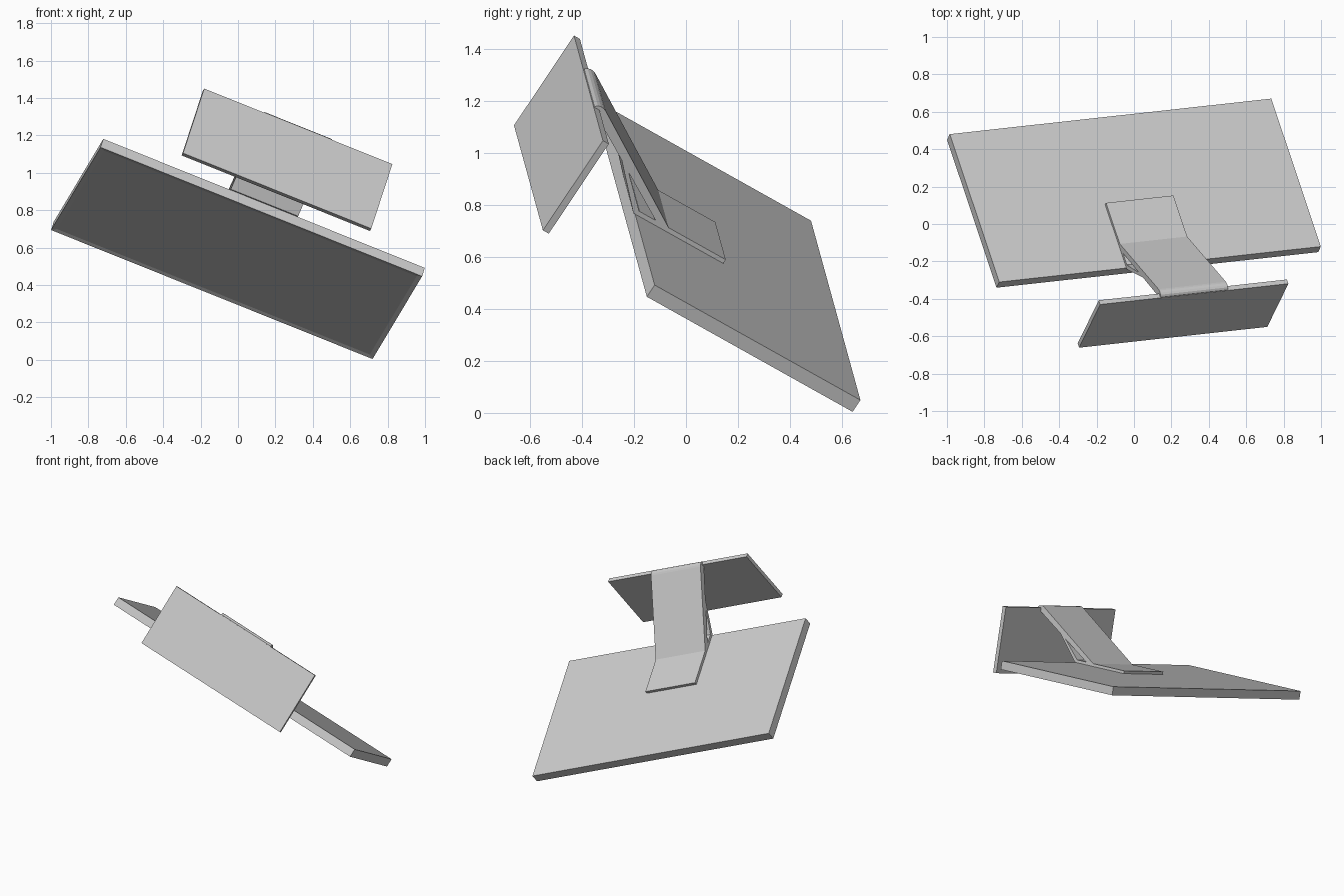
import bpy, bmesh
from mathutils import Vector, Matrix

if "Cube" in bpy.data.objects:
    bpy.data.objects.remove(bpy.data.objects["Cube"])

# Tilted frame shared by all parts: u = width, v = down the screen, n = out of its back
u = Vector((1.72, 0.19, -0.69)).normalized()
v = Vector((-0.27, 0.79, -0.44))
v = (v - u * v.dot(u)).normalized()
n = u.cross(v)
FRAME = Matrix.Translation((0.007, 0.18, 0.615)) @ Matrix((u, v, n)).transposed().to_4x4()


def finish(bm, name):
    bmesh.ops.recalc_face_normals(bm, faces=bm.faces)
    mesh = bpy.data.meshes.new(name)
    bm.to_mesh(mesh)
    bm.free()
    obj = bpy.data.objects.new(name, mesh)
    obj.matrix_world = FRAME
    bpy.context.collection.objects.link(obj)
    return obj


def extrude_profile(name, profile, half_width):
    """Prism of a (v, n) outline, centred across the width."""
    bm = bmesh.new()
    face = bm.faces.new([bm.verts.new((-half_width, a, b)) for a, b in profile])
    new = bmesh.ops.extrude_face_region(bm, geom=[face])["geom"]
    moved = [g for g in new if isinstance(g, bmesh.types.BMVert)]
    bmesh.ops.translate(bm, verts=moved, vec=(2 * half_width, 0, 0))
    return finish(bm, name)


# Display slab with a shallow inset screen on its front
bm = bmesh.new()
bmesh.ops.create_cube(bm, size=1)
bmesh.ops.scale(bm, vec=(1.862, 0.944, 0.056), verts=bm.verts)
bmesh.ops.translate(bm, vec=(0, 0, -0.028), verts=bm.verts)
bm.normal_update()
front = [f for f in bm.faces if f.normal.z < -0.9]
bmesh.ops.inset_region(bm, faces=front, thickness=0.035, depth=-0.004)
finish(bm, "display")

# Foot plate
extrude_profile("base", [(-0.85, -0.137), (-0.85, 0.293),
                         (-0.823, 0.293), (-0.823, -0.137)], 0.545)

# Bent stand: mounting plate, slanted arm, rounded lip over the base edge
extrude_profile("stand_arm", [
    (-0.068, 0.0), (-0.068, 0.018), (-0.33, 0.018),
    (-0.800, 0.302), (-0.812, 0.307), (-0.826, 0.308), (-0.838, 0.305),
    (-0.848, 0.296), (-0.848, 0.285), (-0.823, 0.270),
    (-0.389, 0.018), (-0.463, 0.018), (-0.480, 0.0)], 0.195)

# Brace from the mounting plate to the underside of the arm
extrude_profile("stand_brace", [(-0.463, 0.016), (-0.590, 0.136),
                                (-0.640, 0.165), (-0.480, 0.0)], 0.195)
